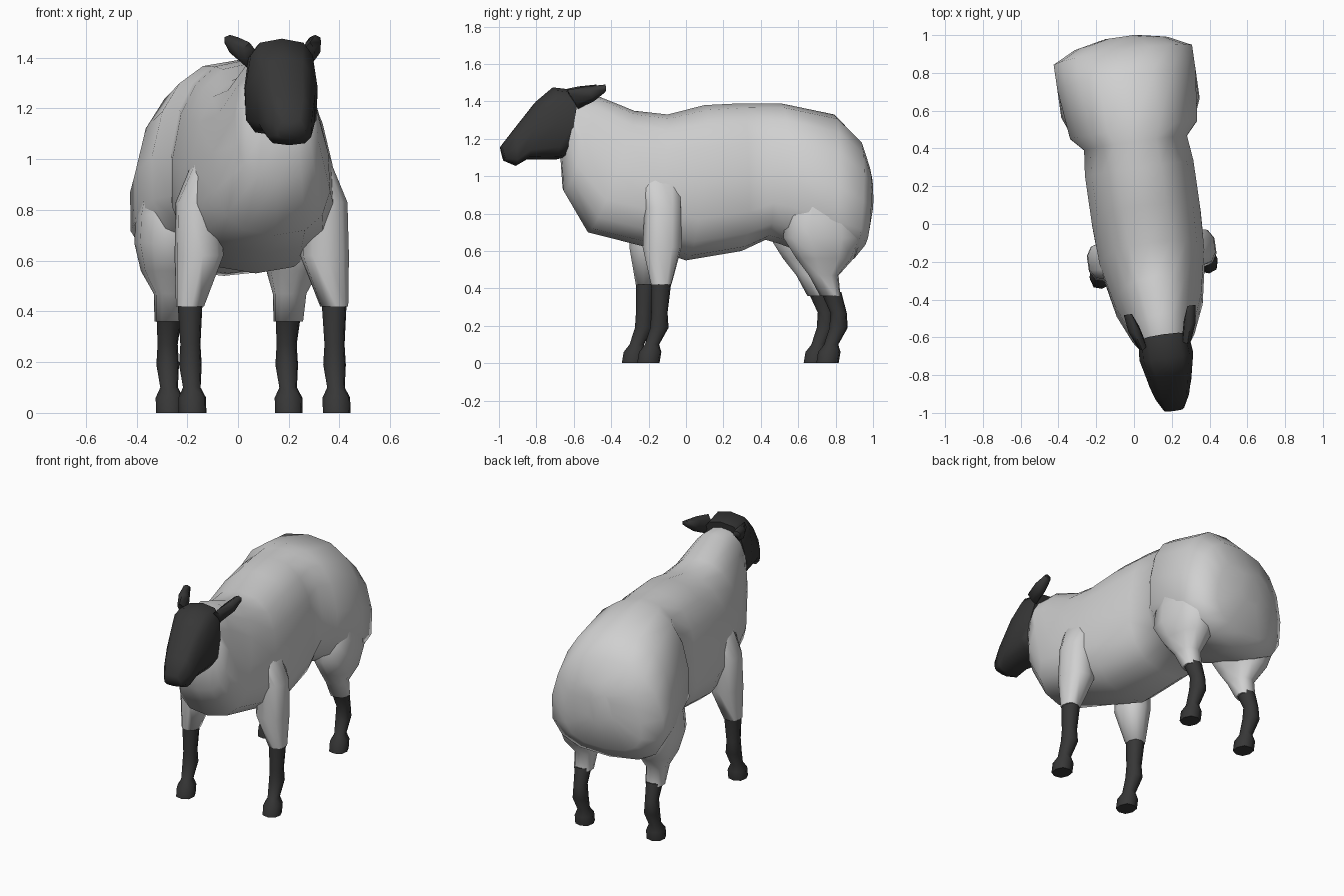
import bpy
import bmesh
from math import sin, cos, pi, radians, copysign
from mathutils import Matrix, Vector

if "Cube" in bpy.data.objects:
    bpy.data.objects.remove(bpy.data.objects["Cube"], do_unlink=True)


def make_material(name, brightness):
    colour = (brightness, brightness, brightness, 1)
    material = bpy.data.materials.new(name)
    material.diffuse_color = colour
    material.use_nodes = True
    shader = material.node_tree.nodes["Principled BSDF"]
    shader.inputs["Base Color"].default_value = colour
    shader.inputs["Roughness"].default_value = 0.9
    return material


WOOL = make_material("pale wool", 0.63)
DARK = make_material("dark hide", 0.038)

# The animal stands turned slightly towards its left
STANCE = Matrix.Translation((0.07, 0, 0)) @ Matrix.Rotation(radians(8.2), 4, "Z")


def soften(value, power):
    """Bend a sine or cosine so that a circle becomes a rounded box."""
    return copysign(abs(value) ** power, value)


def section(bm, start, end, half_width, sides, power, flare):
    """One closed ring spanning start to end, wider towards its end by flare."""
    middle, reach = (start + end) / 2, (start - end) / 2
    ring = []
    for i in range(sides):
        angle = 2 * pi * i / sides
        along = soften(cos(angle), power)
        across = soften(sin(angle), power) * half_width * (1 - flare * along)
        ring.append(bm.verts.new(middle + reach * along + Vector((across, 0, 0))))
    return ring


def loft(name, material, sections, sides=12, power=0.8, flare=0.0):
    """Skin sections given as (start point, end point, half width)."""
    bm = bmesh.new()
    rings = [section(bm, start, end, half_width, sides, power, flare)
             for start, end, half_width in sections]
    for ring, following in zip(rings, rings[1:]):
        for i in range(sides):
            j = (i + 1) % sides
            bm.faces.new((ring[i], ring[j], following[j], following[i]))
    bm.faces.new(rings[0])
    bm.faces.new(rings[-1])
    bmesh.ops.recalc_face_normals(bm, faces=bm.faces)
    bm.transform(STANCE)
    mesh = bpy.data.meshes.new(name)
    bm.to_mesh(mesh)
    bm.free()
    mesh.materials.append(material)
    part = bpy.data.objects.new(name, mesh)
    bpy.context.collection.objects.link(part)
    bpy.ops.object.select_all(action="DESELECT")
    part.select_set(True)
    bpy.context.view_layer.objects.active = part
    bpy.ops.object.shade_smooth_by_angle(angle=radians(75))


def trunk(name, material, rows, **style):
    """Part on the centre line; rows give top y and z, bottom y and z, half width."""
    loft(name, material, [(Vector((0, top_y, top_z)), Vector((0, low_y, low_z)), half_width)
                          for top_y, top_z, low_y, low_z, half_width in rows], **style)


def woolly_limb(name, side, rows):
    """Upper leg; rows give height, front y, back y, distance out, half width."""
    loft(name, WOOL, [(Vector((side * out, front, height)),
                       Vector((side * out, back, height)), half_width)
                      for height, front, back, out, half_width in rows], sides=10)


def bare_leg(name, side, out, hoof_y, top_z, top_shift):
    """Shin with a knee, a thin ankle and a flared hoof."""
    sections = []
    for height, shift, radius in ((top_z, top_shift, .05), (.27, .06, .04), (.19, .06, .045),
                                  (.1, .02, .035), (.06, .01, .055), (0, 0, .055)):
        centre = Vector((side * out, hoof_y + shift, height))
        depth = Vector((0, radius * 1.1, 0))
        sections.append((centre - depth, centre + depth, radius))
    loft(name, DARK, sections, sides=8)


# Woolly body from neck to rump
trunk("body", WOOL, [
    (-.61, 1.42, -.67, 1.09, .135),
    (-.48, 1.43, -.66, .92, .165),
    (-.28, 1.35, -.53, .7, .23),
    (-.1, 1.33, -.25, .63, .28),
    (.1, 1.38, 0, .55, .29),
    (.3, 1.39, .3, .6, .29),
    (.44, 1.39, .43, .66, .275),
    (.51, 1.39, .5, .64, .34),
    (.8, 1.33, .75, .55, .37),
    (.93, 1.2, .88, .54, .37),
    (.98, 1.06, .95, .62, .25),
    (1, 1, 1, .8, .08),
], sides=16, flare=0.14)

# Head tapering to the muzzle
trunk("head", DARK, [
    (-.59, 1.46, -.66, 1.1, .136),
    (-.72, 1.475, -.7, 1.09, .144),
    (-.81, 1.4, -.86, 1.09, .115),
    (-.93, 1.25, -.92, 1.055, .09),
    (-1, 1.16, -.98, 1.08, .055),
], power=0.6, flare=0.1)

for label, side in (("left", 1), ("right", -1)):
    # Ear sweeping back and outwards
    loft(label + "_ear", DARK, [
        (Vector((side * .12, -.66, 1.46)), Vector((side * .12, -.6, 1.36)), .025),
        (Vector((side * .15, -.56, 1.48)), Vector((side * .15, -.52, 1.4)), .035),
        (Vector((side * .17, -.46, 1.49)), Vector((side * .17, -.46, 1.45)), .025),
    ], sides=6, power=1)

    # Front leg
    woolly_limb(label + "_shoulder", side, [
        (1.1, -.29, -.03, .15, .075),
        (.83, -.26, -.06, .25, .09),
        (.62, -.27, -.06, .25, .095),
        (.42, -.23, -.12, .287, .055),
    ])
    bare_leg(label + "_front_leg", side, .287, -.245, .44, .07)

    # Hind leg
    woolly_limb(label + "_thigh", side, [
        (1, .56, .86, .22, .11),
        (.78, .5, .91, .24, .13),
        (.67, .49, .92, .25, .125),
        (.56, .56, .87, .25, .1),
        (.47, .63, .79, .237, .065),
        (.36, .69, .8, .237, .058),
    ])
    bare_leg(label + "_hind_leg", side, .237, .73, .38, .02)
